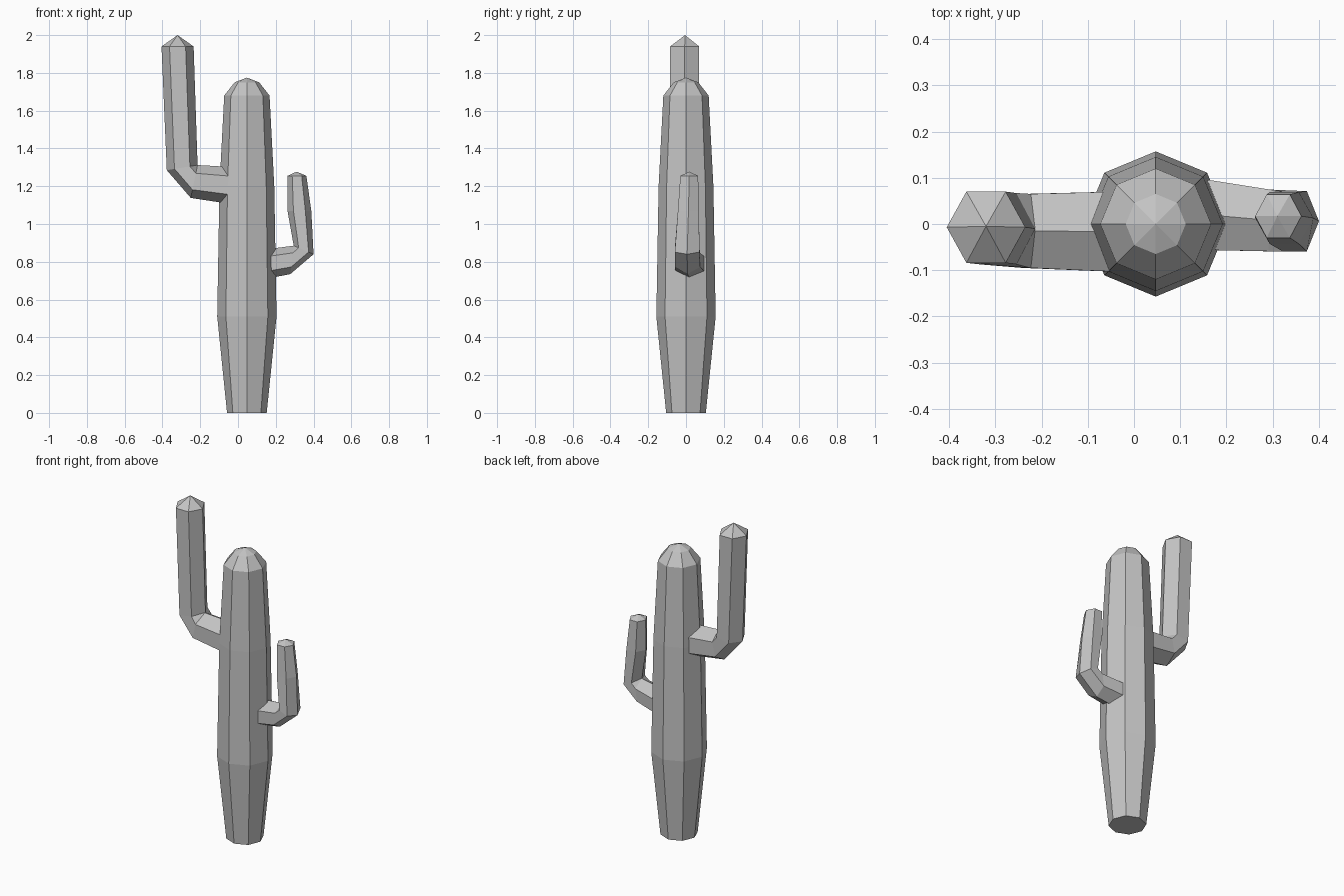
import bpy
import bmesh
from math import cos, sin, pi
from mathutils import Vector

cube = bpy.data.objects.get("Cube")
if cube:
    bpy.data.objects.remove(cube, do_unlink=True)

grey = bpy.data.materials.new("plain_grey")
grey.use_nodes = True
grey.diffuse_color = (0.55, 0.55, 0.55, 1)
grey.node_tree.nodes["Principled BSDF"].inputs["Base Color"].default_value = (0.55, 0.55, 0.55, 1)


def loft(name, rings, tip):
    """Skin a list of rings, close the first one and bring the last to a point."""
    bm = bmesh.new()
    loops = [[bm.verts.new(p) for p in ring] for ring in rings]
    n = len(loops[0])
    for a, b in zip(loops, loops[1:]):
        for i in range(n):
            j = (i + 1) % n
            bm.faces.new((a[i], a[j], b[j], b[i]))
    bm.faces.new(loops[0][::-1])
    apex = bm.verts.new(tip)
    for i in range(n):
        bm.faces.new((loops[-1][i], loops[-1][(i + 1) % n], apex))
    # Inner elbow corners meet in a single point
    bmesh.ops.remove_doubles(bm, verts=bm.verts, dist=0.0005)
    bmesh.ops.recalc_face_normals(bm, faces=bm.faces)
    mesh = bpy.data.meshes.new(name)
    bm.to_mesh(mesh)
    bm.free()
    mesh.materials.append(grey)
    obj = bpy.data.objects.new(name, mesh)
    bpy.context.collection.objects.link(obj)
    return obj


def round_ring(x, z, radius, sides=8):
    return [Vector((x + radius * cos(2 * pi * i / sides),
                    radius * sin(2 * pi * i / sides), z)) for i in range(sides)]


def arm_ring(outer, inner, y, half):
    """Six-sided section from its outer and inner edge points in x and z."""
    o = Vector((outer[0], y, outer[1]))
    i = Vector((inner[0], y, inner[1]))
    side = Vector((0, half, 0))
    low, high = o.lerp(i, 0.25), o.lerp(i, 0.75)
    return [o, low + side, high + side, i, high - side, low - side]


# Trunk: eight-sided, swelling above the base, with a domed top
trunk_x = 0.047
profile = [(0, 0.105), (0.51, 0.157), (1.2, 0.145), (1.68, 0.12), (1.75, 0.065)]
loft("trunk", [round_ring(trunk_x, z, r) for z, r in profile], (trunk_x, 0, 1.775))

# Tall arm on the right side
tall_arm = [
    ((0.0, 1.10), (0.0, 1.30), -0.017, 0.088),
    ((-0.25, 1.138), (-0.214, 1.312), -0.015, 0.08),
    ((-0.377, 1.285), (-0.214, 1.312), -0.01, 0.077),
    ((-0.405, 1.94), (-0.235, 1.94), -0.007, 0.077),
]
loft("tall_arm", [arm_ring(*r) for r in tall_arm], (-0.32, -0.005, 2.0))

# Short arm on the left side
short_arm = [
    ((0.1, 0.70), (0.1, 0.86), 0.025, 0.08),
    ((0.277, 0.735), (0.295, 0.885), 0.008, 0.067),
    ((0.40, 0.84), (0.295, 0.885), 0.006, 0.065),
    ((0.388, 1.07), (0.262, 1.07), 0.013, 0.056),
    ((0.362, 1.255), (0.262, 1.255), 0.017, 0.047),
]
loft("short_arm", [arm_ring(*r) for r in short_arm], (0.31, 0.017, 1.277))
